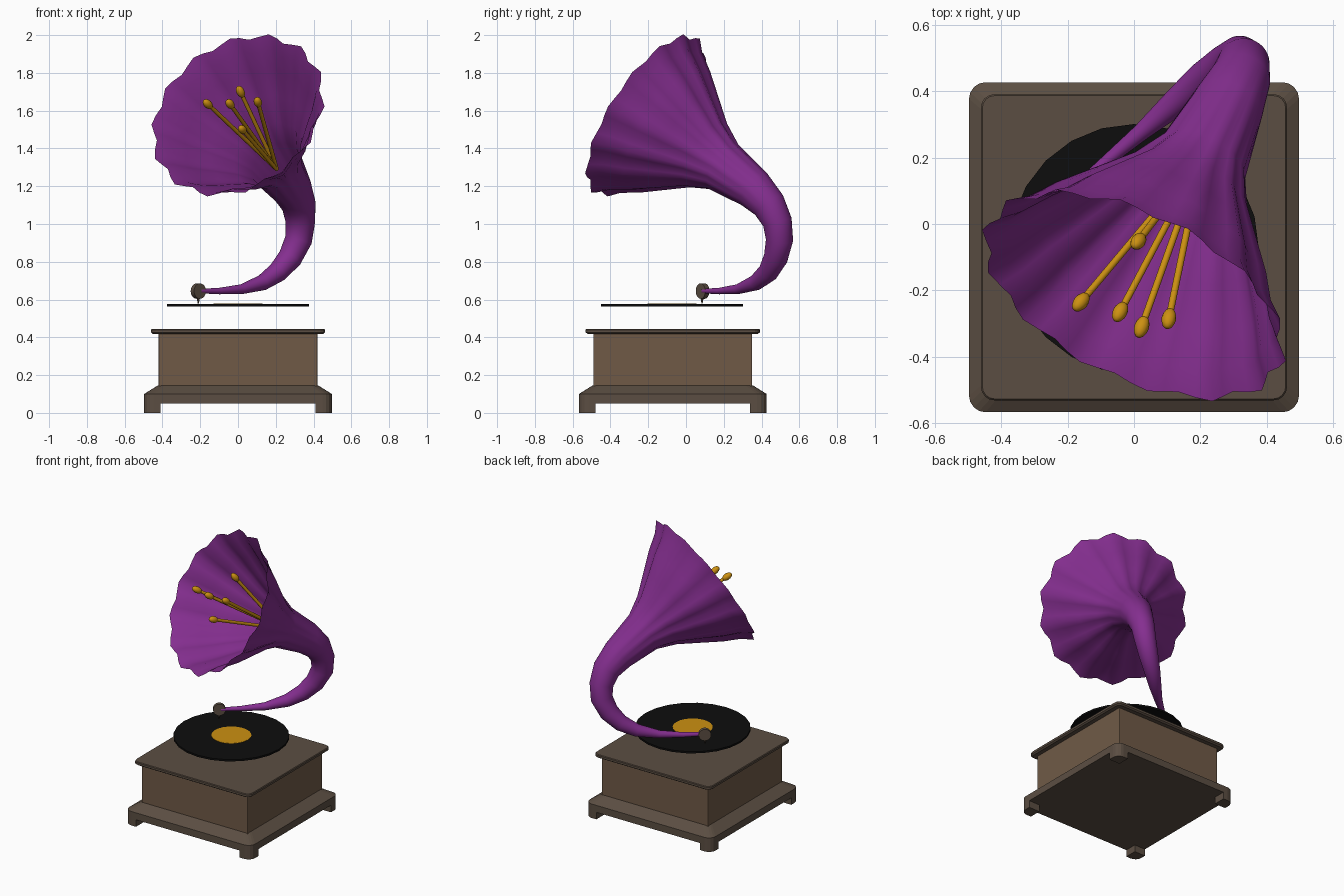
import bpy, bmesh, math
from mathutils import Vector, Matrix

if "Cube" in bpy.data.objects:
    bpy.data.objects.remove(bpy.data.objects["Cube"])

def material(name, rgb):
    m = bpy.data.materials.new(name)
    m.diffuse_color = (*rgb, 1)
    m.use_nodes = True
    m.node_tree.nodes["Principled BSDF"].inputs["Base Color"].default_value = m.diffuse_color
    return m

PURPLE = material("purple", (0.235, 0.028, 0.28))
WOOD = material("warm wood", (0.16, 0.102, 0.062))
TRIM = material("dark wood", (0.105, 0.076, 0.055))
GOLD = material("gold", (0.6, 0.28, 0.006))
BLACK = material("black", (0.004, 0.004, 0.004))
CY = -0.07  # centre of the cabinet in y

def finish(name, bm, mat, angle=None):
    me = bpy.data.meshes.new(name)
    bm.to_mesh(me)
    bm.free()
    ob = bpy.data.objects.new(name, me)
    bpy.context.collection.objects.link(ob)
    me.materials.append(mat)
    if angle:
        bpy.ops.object.select_all(action='DESELECT')
        ob.select_set(True)
        bpy.context.view_layer.objects.active = ob
        bpy.ops.object.shade_smooth_by_angle(angle=math.radians(angle))
    return ob

def loft(bm, loops, caps=True):
    rings = [[bm.verts.new(p) for p in loop] for loop in loops]
    for a, b in zip(rings, rings[1:]):
        n = len(a)
        for i in range(n):
            bm.faces.new((a[i], a[(i + 1) % n], b[(i + 1) % n], b[i]))
    if caps:
        bm.faces.new(list(reversed(rings[0])))
        bm.faces.new(rings[-1])

def square_loop(half, z, radius, steps=4):
    pts = []
    for q in range(4):
        mid = math.pi / 4 + q * math.pi / 2
        cx = (half - radius) * math.copysign(1, math.cos(mid))
        cy = (half - radius) * math.copysign(1, math.sin(mid))
        for s in range(steps + 1):
            a = q * math.pi / 2 + s / steps * math.pi / 2
            pts.append(Vector((cx + radius * math.cos(a), CY + cy + radius * math.sin(a), z)))
    return pts

def slab(name, mat, sections):
    bm = bmesh.new()
    loft(bm, [square_loop(*s) for s in sections])
    finish(name, bm, mat)

def rod(bm, a, b, r1, r2, segs):
    d = b - a
    mat = Matrix.Translation((a + b) / 2) @ d.to_track_quat('Z', 'Y').to_matrix().to_4x4()
    bmesh.ops.create_cone(bm, cap_ends=True, segments=segs, radius1=r1, radius2=r2,
                          depth=d.length, matrix=mat)

# Cabinet: plinth with sloped top, box and lid
slab("plinth", TRIM, [(0.497, 0.05, 0.05), (0.497, 0.10, 0.05), (0.425, 0.145, 0.04)])
slab("cabinet", WOOD, [(0.42, 0.14, 0.004), (0.42, 0.425, 0.004)])
slab("lid", TRIM, [(0.45, 0.418, 0.03), (0.461, 0.426, 0.04), (0.461, 0.44, 0.04), (0.457, 0.445, 0.038)])

# Corner feet with a rounded outer corner
bm = bmesh.new()
for q in range(4):
    rot = Matrix.Rotation(q * math.pi / 2, 3, 'Z')
    flat = [Vector((0.41, 0.41, 0)), Vector((0.497, 0.41, 0))]
    flat += [Vector((0.447 + 0.05 * math.cos(k * math.pi / 8),
                     0.447 + 0.05 * math.sin(k * math.pi / 8), 0)) for k in range(5)]
    flat.append(Vector((0.41, 0.497, 0)))
    loft(bm, [[rot @ p + Vector((0, CY, z)) for p in flat] for z in (0, 0.052)])
finish("feet", bm, TRIM)

# Record with label
for name, mat, r, z0, z1 in (("record", BLACK, 0.376, 0.564, 0.577),
                             ("record_label", GOLD, 0.13, 0.576, 0.579)):
    bm = bmesh.new()
    rod(bm, Vector((0, CY - 0.005, z0)), Vector((0, CY - 0.005, z1)), r, r, 24)
    finish(name, bm, mat, 40)

# Sound box and needle
bm = bmesh.new()
box = Vector((-0.21, 0.088, 0.645))
side = Vector((0.62, -0.78, 0)) * 0.014
rod(bm, box - side, box + side, 0.041, 0.041, 16)
rod(bm, Vector((-0.21, 0.085, 0.58)), Vector((-0.21, 0.085, 0.615)), 0.003, 0.01, 8)
finish("sound_box", bm, TRIM, 40)

# Horn: curved tube sections, then a fluted bell along a straight axis
mouth = Vector((0, -0.215, 1.575))
axis = Vector((-0.385, -0.77, 0.506)).normalized()
sections = [  # x, y, z, radius
    (-0.2, 0.09, 0.645, 0.012), (-0.1, 0.175, 0.645, 0.017), (0.02, 0.275, 0.655, 0.026),
    (0.13, 0.37, 0.69, 0.042), (0.21, 0.435, 0.745, 0.054), (0.275, 0.475, 0.82, 0.064),
    (0.32, 0.495, 0.915, 0.072), (0.33, 0.484, 1.01, 0.078), (0.322, 0.44, 1.1, 0.09),
    (0.285, 0.36, 1.185, 0.108)]
rings = [(Vector(s[:3]), s[3], 0) for s in sections]
for back, r, amp in ((0.53, 0.14, 0.003), (0.41, 0.195, 0.007), (0.28, 0.285, 0.011),
                     (0.16, 0.37, 0.013), (0.06, 0.43, 0.013), (0.0, 0.484, 0.017)):
    rings.append((mouth - axis * back, r, amp))
LOBES, COLS = 14, 56
loops = []
up = Vector((0, 0, 1))
for i in reversed(range(len(rings))):
    c, r, amp = rings[i]
    t = axis if i > 9 else (rings[i + 1][0] - rings[max(i - 1, 0)][0]).normalized()
    up = (up - t * up.dot(t)).normalized()   # carry the frame along the path
    right = up.cross(t)
    loop = []
    for k in range(COLS):
        a = 2 * math.pi * k / COLS
        rr = r + amp * math.cos(LOBES * (a - math.radians(7)))
        loop.append(c + (up * math.cos(a) + right * math.sin(a)) * rr)
    loops.append(loop)
bm = bmesh.new()
loft(bm, loops, caps=False)
bmesh.ops.recalc_face_normals(bm, faces=bm.faces)
finish("horn", bm, PURPLE, 38)

# Stamens fanning out of the throat
root = Vector((0.205, 0.2, 1.29))
bm = bmesh.new()
for tip in ((-0.16, -0.235, 1.635), (-0.042, -0.265, 1.635), (0.013, -0.052, 1.70),
            (0.105, -0.285, 1.645), (0.023, -0.31, 1.50)):
    tip = Vector(tip)
    rod(bm, root, tip, 0.011, 0.011, 10)
    q = (tip - root).to_track_quat('Z', 'Y').to_matrix().to_4x4()
    bmesh.ops.create_uvsphere(bm, u_segments=12, v_segments=8, radius=1,
                              matrix=Matrix.Translation(tip) @ q @ Matrix.Diagonal((0.022, 0.022, 0.036, 1)))
finish("stamens", bm, GOLD, 50)
